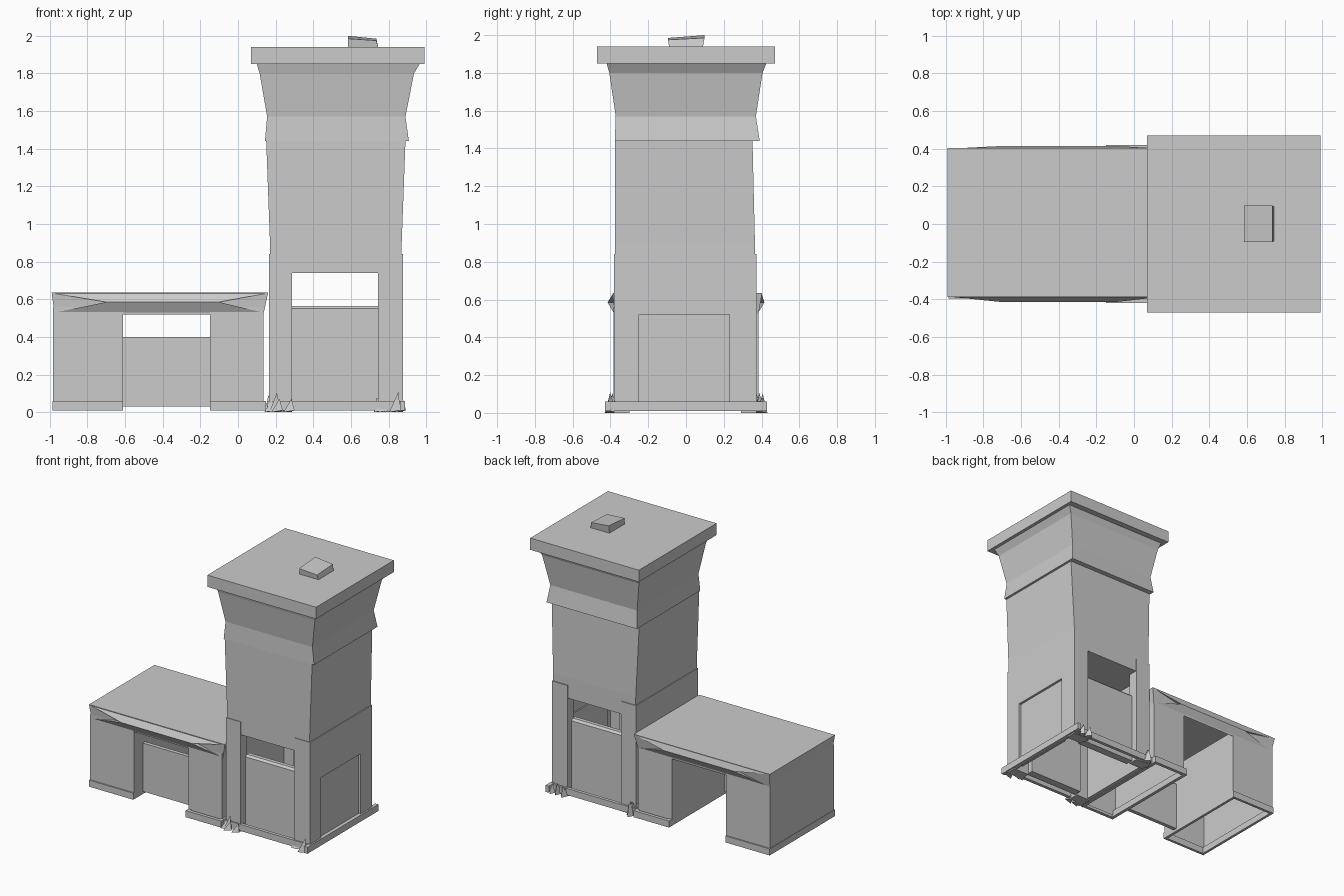
import bpy, bmesh, random
from mathutils import Vector

if "Cube" in bpy.data.objects:
    bpy.data.objects.remove(bpy.data.objects["Cube"])

random.seed(4)


def add_object(name, bm):
    bmesh.ops.recalc_face_normals(bm, faces=bm.faces)
    me = bpy.data.meshes.new(name)
    bm.to_mesh(me)
    bm.free()
    ob = bpy.data.objects.new(name, me)
    bpy.context.collection.objects.link(ob)
    return ob


def loft(name, rings, top=True, bottom=True):
    """Skin rectangular rings given as (x0, x1, y0, y1, z)."""
    bm = bmesh.new()
    loops = []
    for x0, x1, y0, y1, z in rings:
        loops.append([bm.verts.new(p) for p in
                      ((x0, y0, z), (x1, y0, z), (x1, y1, z), (x0, y1, z))])
    for a, b in zip(loops, loops[1:]):
        for i in range(4):
            j = (i + 1) % 4
            bm.faces.new((a[i], a[j], b[j], b[i]))
    if bottom:
        bm.faces.new(loops[0][::-1])
    if top:
        bm.faces.new(loops[-1])
    return add_object(name, bm)


def box(name, x0, x1, y0, y1, z0, z1):
    return loft(name, [(x0, x1, y0, y1, z0), (x0, x1, y0, y1, z1)])


def frame(name, x0, x1, y0, y1, z0, z1, t):
    """Hollow rectangular plinth of wall thickness t."""
    o, i = (x0, x1, y0, y1), (x0 + t, x1 - t, y0 + t, y1 - t)
    return loft(name, [o + (z0,), o + (z1,), i + (z1,), i + (z0,), o + (z0,)],
                False, False)


# Tower shaft
loft("tower_shaft", [(0.17, 0.87, -0.375, 0.365, 0.74),
                     (0.17, 0.87, -0.375, 0.365, 0.90),
                     (0.15, 0.89, -0.375, 0.352, 1.44)], top=False)

# Flared skirt and cornice
loft("tower_cornice", [(0.15, 0.885, -0.37, 0.35, 1.44),
                       (0.143, 0.908, -0.377, 0.39, 1.44),
                       (0.155, 0.89, -0.372, 0.37, 1.57),
                       (0.115, 0.935, -0.406, 0.405, 1.80),
                       (0.10, 0.965, -0.42, 0.425, 1.85)],
     top=False, bottom=False)
box("tower_roof", 0.07, 0.99, -0.47, 0.47, 1.85, 1.94)

# Rooftop vent with a sloping lid
vent = loft("roof_vent", [(0.585, 0.745, -0.09, 0.09, 1.94),
                          (0.585, 0.735, -0.095, 0.098, 1.985)])
for v, z in zip(list(vent.data.vertices)[4:], (1.985, 1.975, 1.985, 2.0)):
    v.co.z = z

# Tower legs
for side, y0, y1 in (("front", -0.38, -0.30), ("back", 0.29, 0.372)):
    box(side + "_left_leg", 0.165, 0.288, y0, y1, 0.0, 0.84)
    box(side + "_right_leg", 0.745, 0.876, y0, y1, 0.0, 0.84)

# Closed left wall and right wall with a recessed doorway
box("tower_left_wall", 0.165, 0.185, -0.375, 0.368, 0.01, 0.84)
box("doorway_front_post", 0.85, 0.876, -0.38, -0.25, 0.01, 0.84)
box("doorway_back_post", 0.85, 0.876, 0.23, 0.372, 0.01, 0.84)
box("doorway_header", 0.85, 0.876, -0.25, 0.23, 0.52, 0.84)
box("recessed_door", 0.84, 0.858, -0.25, 0.23, 0.01, 0.52)

# Low panels with bevelled tops between the legs
for side, s in (("front", -1), ("back", 1)):
    ya, yb = sorted((s * 0.26, s * 0.32))
    loft(side + "_low_panel", [(0.288, 0.745, ya, yb, 0.01),
                               (0.288, 0.745, ya, yb, 0.55),
                               (0.288, 0.745, ya + 0.015, yb - 0.015, 0.565)])
frame("tower_plinth", 0.155, 0.885, -0.388, 0.388, 0.01, 0.06, 0.025)
box("right_wall_plinth", 0.86, 0.888, -0.43, 0.43, 0.01, 0.06)

# Side building blocks, open underneath
for side, x0, x1 in (("left", -0.982, -0.61), ("right", -0.15, 0.135)):
    loft(side + "_block", [(x0, x1, -0.385, 0.385, 0.02),
                           (x0, x1, -0.385, 0.385, 0.56)], False, False)
frame("left_plinth", -0.985, -0.61, -0.395, 0.395, 0.01, 0.06, 0.02)
frame("right_plinth", -0.15, 0.15, -0.42, 0.42, 0.01, 0.06, 0.025)
box("counter_panel", -0.61, -0.15, -0.28, -0.25, 0.03, 0.40)

# Flat roof, hollow underneath, with eaves bulging towards the middle
loft("side_roof", [(-0.97, 0.13, -0.37, 0.375, 0.60),
                   (-0.975, 0.135, -0.378, 0.383, 0.52),
                   (-0.99, 0.16, -0.388, 0.403, 0.635)])
for side, s, edge in (("front", -1, 0.386), ("back", 1, 0.40)):
    rings = []
    for x0, x1, y, z in ((-0.97, 0.13, 0.383, 0.53),
                         (-0.70, -0.10, 0.415, 0.585),
                         (-0.985, 0.155, edge, 0.632)):
        rings.append((x0, x1, *sorted((s * 0.372, s * y)), z))
    loft(side + "_eave", rings)

# Jagged rubble around each leg foot
for cx in (0.22, 0.81):
    for s in (-1, 1):
        bm = bmesh.new()
        for i in range(7):
            p = Vector((cx + random.uniform(-0.06, 0.06),
                        s * random.uniform(0.35, 0.405), 0))
            base = [bm.verts.new(p + Vector(q)) for q in
                    ((-0.03, -0.03, 0), (0.03, -0.02, 0.01), (0, 0.03, 0))]
            tip = bm.verts.new(p + Vector((random.uniform(-0.02, 0.02),
                                           s * random.uniform(-0.02, 0.01),
                                           random.uniform(0.06, 0.11))))
            bm.faces.new(base[::-1])
            for k in range(3):
                bm.faces.new((base[k], base[(k + 1) % 3], tip))
        add_object("foot_rubble", bm)
